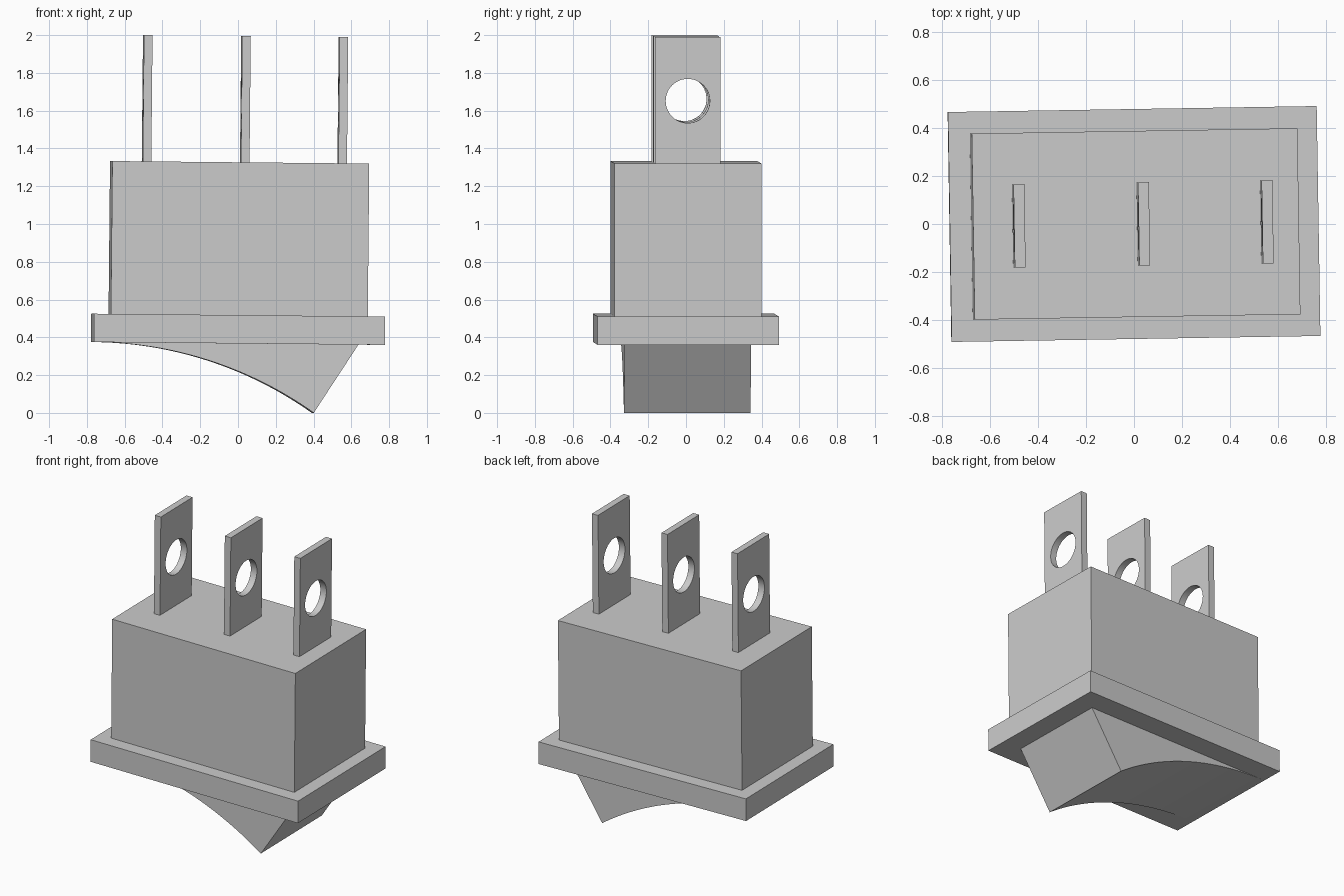
import bpy, bmesh, math
from mathutils import Matrix, Vector

if "Cube" in bpy.data.objects:
    bpy.data.objects.remove(bpy.data.objects["Cube"])

# The whole switch sits with a slight yaw and roll, pivoting about the flange centre
PIVOT = Vector((0, 0, 0.44))
POSE = (Matrix.Translation(PIVOT) @ Matrix.Rotation(math.radians(0.93), 4, 'Z')
        @ Matrix.Rotation(math.radians(0.56), 4, 'Y') @ Matrix.Translation(-PIVOT))


def finish(name, bm):
    bmesh.ops.recalc_face_normals(bm, faces=bm.faces[:])
    bm.transform(POSE)
    mesh = bpy.data.meshes.new(name)
    bm.to_mesh(mesh)
    bm.free()
    obj = bpy.data.objects.new(name, mesh)
    bpy.context.collection.objects.link(obj)
    return obj


def box(name, x, width, depth, z0, z1):
    bm = bmesh.new()
    m = Matrix.Translation((x, 0, (z0 + z1) / 2)) @ Matrix.Diagonal((width, depth, z1 - z0, 1))
    bmesh.ops.create_cube(bm, size=1, matrix=m)
    return finish(name, bm)


def select(obj):
    bpy.ops.object.select_all(action='DESELECT')
    obj.select_set(True)
    bpy.context.view_layer.objects.active = obj


def smooth(obj):
    select(obj)
    bpy.ops.object.shade_smooth_by_angle(angle=math.radians(30))


# Housing and flange
FLANGE_Z = 0.3675
box("flange", 0, 1.54, 0.96, FLANGE_Z, 0.5175)
box("housing", 0, 1.36, 0.777, 0.5175, 1.3265)

# Rocker: concave arc tangent to the flange, extruded along y
start_x, tip_x, tip_z = -0.76, 0.40, 0.004
run, drop = tip_x - start_x, FLANGE_Z - tip_z
radius = (run ** 2 + drop ** 2) / (2 * drop)
sweep = math.asin(run / radius)
steps = 32
profile = [(start_x + radius * math.sin(sweep * i / steps),
            FLANGE_Z - radius * (1 - math.cos(sweep * i / steps))) for i in range(steps + 1)]
profile.append((0.633, FLANGE_Z))
bm = bmesh.new()
face = bm.faces.new([bm.verts.new((x, -0.335, z)) for x, z in profile])
ext = bmesh.ops.extrude_face_region(bm, geom=[face])
bmesh.ops.translate(bm, vec=(0, 0.67, 0),
                    verts=[v for v in ext["geom"] if isinstance(v, bmesh.types.BMVert)])
smooth(finish("rocker", bm))

# Cutter for the terminal holes
bm = bmesh.new()
bmesh.ops.create_cone(bm, cap_ends=True, segments=48, radius1=0.117, radius2=0.117, depth=2,
                      matrix=Matrix.Translation((0, 0, 1.657)) @ Matrix.Rotation(math.pi / 2, 4, 'Y'))
cutter = finish("hole_cutter", bm)

# Three flat terminals with round holes
for label, x in (("left", -0.493), ("middle", 0.027), ("right", 0.543)):
    prong = box(label + "_terminal", x, 0.045, 0.348, 1.3265, 1.9955)
    mod = prong.modifiers.new("hole", 'BOOLEAN')
    mod.operation = 'DIFFERENCE'
    mod.solver = 'EXACT'
    mod.object = cutter
    select(prong)
    bpy.ops.object.modifier_apply(modifier=mod.name)
    smooth(prong)

bpy.data.objects.remove(cutter, do_unlink=True)
